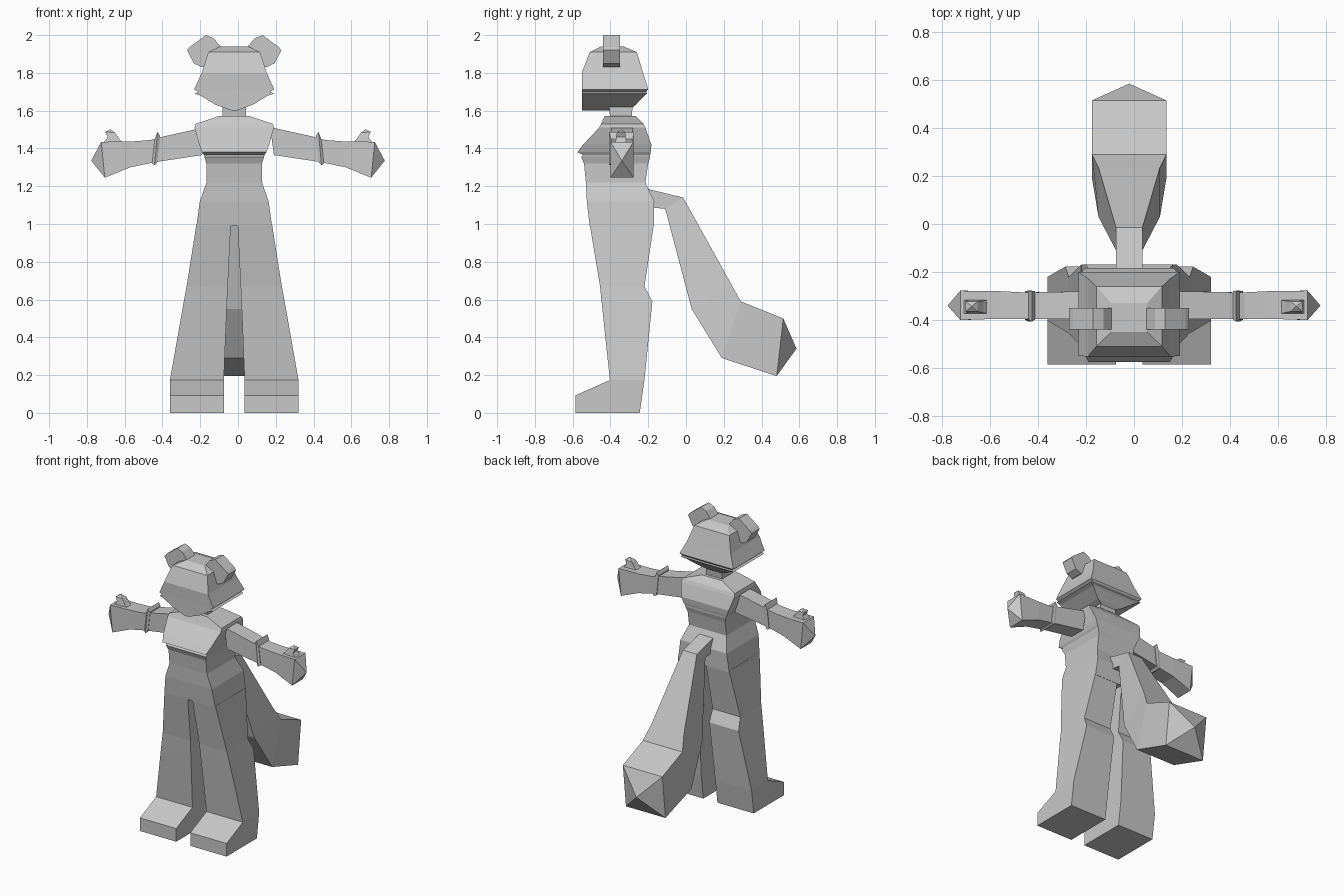
import bpy, bmesh
from mathutils import Vector

CX = -0.02  # body symmetry plane

grey = bpy.data.materials.new("plain grey")
grey.diffuse_color = (0.58, 0.58, 0.58, 1)


def loft(name, rings):
    """Skin a stack of equal-length point rings and cap both ends."""
    bm = bmesh.new()
    vs = [[bm.verts.new(p) for p in r] for r in rings]
    n = len(rings[0])
    for a, b in zip(vs, vs[1:]):
        for i in range(n):
            j = (i + 1) % n
            bm.faces.new((a[i], a[j], b[j], b[i]))
    bm.faces.new(vs[0][::-1])
    bm.faces.new(vs[-1])
    bmesh.ops.remove_doubles(bm, verts=bm.verts, dist=1e-5)
    bmesh.ops.recalc_face_normals(bm, faces=bm.faces)
    me = bpy.data.meshes.new(name)
    bm.to_mesh(me)
    bm.free()
    me.materials.append(grey)
    ob = bpy.data.objects.new(name, me)
    bpy.context.collection.objects.link(ob)
    return ob


def level(x0, x1, y0, y1, z):
    """Horizontal rectangle."""
    return [(x0, y0, z), (x1, y0, z), (x1, y1, z), (x0, y1, z)]


def body(name, rows):
    """Stack of centred rectangles: (half width, front y, back y, z)."""
    return loft(name, [level(CX - h, CX + h, f, b, z) for h, f, b, z in rows])


# Head with jagged cheeks and a pointed chin
body("head", [
    (0.012, -0.55, -0.30, 1.60), (0.10, -0.55, -0.265, 1.632),
    (0.178, -0.55, -0.22, 1.68), (0.208, -0.55, -0.207, 1.69),
    (0.19, -0.55, -0.21, 1.70), (0.212, -0.55, -0.20, 1.713),
    (0.172, -0.552, -0.227, 1.80), (0.137, -0.51, -0.26, 1.91),
    (0.075, -0.45, -0.33, 1.94)])

# Neck
body("neck", [(0.063, -0.40, -0.29, 1.54), (0.063, -0.41, -0.28, 1.65)])

# Torso with bust ledge, waist and hips
body("torso", [
    (0.20, -0.51, -0.17, 0.99), (0.182, -0.525, -0.168, 1.12),
    (0.147, -0.53, -0.215, 1.22), (0.147, -0.54, -0.20, 1.32),
    (0.158, -0.555, -0.19, 1.355), (0.16, -0.545, -0.19, 1.365),
    (0.17, -0.575, -0.187, 1.38), (0.185, -0.545, -0.183, 1.42),
    (0.21, -0.46, -0.215, 1.51), (0.205, -0.45, -0.225, 1.53),
    (0.08, -0.43, -0.265, 1.572)])

# Flared trouser legs and wedge feet
leg_rows = [  # inner x, outer x, front y, back y, z
    (0.018, 0.20, -0.51, -0.17, 1.0), (0.034, 0.252, -0.455, -0.22, 0.67),
    (0.038, 0.267, -0.447, -0.178, 0.59), (0.055, 0.34, -0.403, -0.22, 0.175),
    (0.055, 0.34, -0.40, -0.245, 0.0)]
foot_profile = [(-0.585, 0), (-0.585, 0.093), (-0.40, 0.175), (-0.36, 0)]
ear_profile = [(0.25, 1.92), (0.235, 1.937), (0.15, 2.0), (0.108, 1.983), (0.065, 1.93),
               (0.10, 1.86), (0.17, 1.83), (0.213, 1.85)]
# Arm rings: top x, top z, bottom x, bottom z, front y, back y
arm_rows = [
    (0.17, 1.513, 0.19, 1.365, -0.395, -0.28), (0.422, 1.457, 0.435, 1.328, -0.395, -0.285),
    (0.46, 1.445, 0.46, 1.323, -0.395, -0.285), (0.56, 1.437, 0.57, 1.30, -0.395, -0.28),
    (0.724, 1.435, 0.705, 1.245, -0.40, -0.278), (0.777, 1.335, 0.777, 1.335, -0.34, -0.34)]
cuff_rows = [
    (0.412, 1.465, 0.428, 1.325, -0.398, -0.28), (0.426, 1.488, 0.442, 1.312, -0.407, -0.278),
    (0.44, 1.452, 0.455, 1.32, -0.398, -0.28)]
thumb_rows = [
    (0.72, 1.42, 0.60, 1.42, -0.375, -0.315), (0.69, 1.46, 0.628, 1.45, -0.37, -0.32),
    (0.703, 1.487, 0.652, 1.484, -0.365, -0.322), (0.676, 1.502, 0.676, 1.502, -0.343, -0.343)]

for s, side in ((-1, "right"), (1, "left")):
    loft(side + "_leg", [level(CX + s * i, CX + s * o, f, b, z) for i, o, f, b, z in leg_rows])
    loft(side + "_foot", [[(CX + s * x, y, z) for y, z in foot_profile] for x in (0.055, 0.34)])
    loft(side + "_ear", [[(CX + s * x, y, z) for x, z in ear_profile] for y in (-0.44, -0.35)])
    for part, rows in (("arm", arm_rows), ("cuff", cuff_rows), ("thumb", thumb_rows)):
        loft(f"{side}_{part}", [
            [(s * tx, f, tz), (s * tx, b, tz), (s * bx, b, bz), (s * bx, f, bz)]
            for tx, tz, bx, bz, f, b in rows])

# Bushy tail: half width, top y/z, bottom y/z
tail_rows = [
    (0.055, -0.20, 1.185, -0.20, 1.09), (0.055, -0.015, 1.14, -0.11, 1.08),
    (0.128, 0.235, 0.69, 0.03, 0.55), (0.155, 0.29, 0.59, 0.19, 0.29),
    (0.155, 0.515, 0.50, 0.48, 0.195), (0.0, 0.585, 0.34, 0.585, 0.34)]
loft("tail", [[(CX - h, ty, tz), (CX + h, ty, tz), (CX + h, by, bz), (CX - h, by, bz)]
              for h, ty, tz, by, bz in tail_rows])
